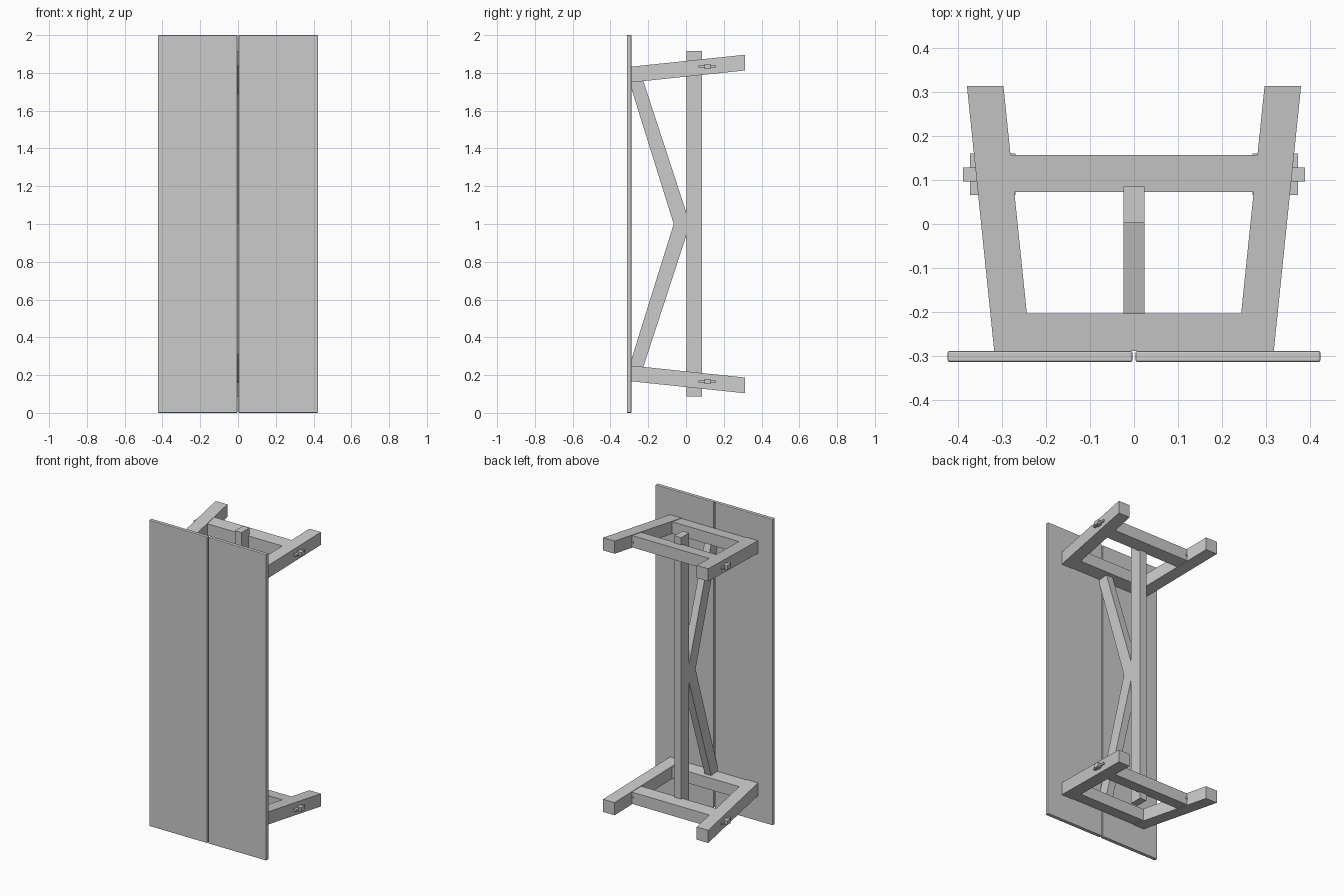
import bpy, bmesh

if "Cube" in bpy.data.objects:
    bpy.data.objects.remove(bpy.data.objects["Cube"])

TOP, END = -0.289, 0.3135          # where the legs start and end in y
SPLAY_X = 0.062 / (END - TOP)      # outward lean of the legs
SPLAY_Z = 0.063 / (END - TOP)


def loft(name, a, b):
    """Solid between two matching polygons."""
    bm = bmesh.new()
    va = [bm.verts.new(p) for p in a]
    vb = [bm.verts.new(p) for p in b]
    bm.faces.new(va)
    bm.faces.new(vb)
    n = len(va)
    for i in range(n):
        j = (i + 1) % n
        bm.faces.new((va[i], va[j], vb[j], vb[i]))
    bmesh.ops.recalc_face_normals(bm, faces=bm.faces)
    me = bpy.data.meshes.new(name)
    bm.to_mesh(me)
    bm.free()
    ob = bpy.data.objects.new(name, me)
    bpy.context.collection.objects.link(ob)
    return ob


def box(name, x0, x1, y0, y1, z0, z1):
    def ring(z):
        return [(x0, y0, z), (x1, y0, z), (x1, y1, z), (x0, y1, z)]
    return loft(name, ring(z0), ring(z1))


def inner_x(y):
    return 0.235 + (y - TOP) * SPLAY_X


def leg_z(y):
    return 0.7915 + (y - TOP) * SPLAY_Z    # leg centre, measured from z = 1


def section(y, x0, x1, half, s):
    z = leg_z(y)
    return [(x, y, 1 + s * (z + d))
            for x, d in ((x0, -half), (x1, -half), (x1, half), (x0, half))]


# Two tabletop boards
for side, s in (("left", -1), ("right", 1)):
    xs = sorted((s * 0.0035, s * 0.424))
    ob = box(f"top_board_{side}", *xs, -0.3135, TOP, 0, 2)
    bev = ob.modifiers.new("edge", 'BEVEL')
    bev.width = 0.004
    bev.segments = 2

# Long beam joining the two trestles
box("long_beam", -0.024, 0.024, 0.002, 0.085, 0.088, 1.916)

for end, s in (("lower", -1), ("upper", 1)):
    # Splayed legs with through tenons and wedges
    for side, m in (("left", -1), ("right", 1)):
        loft(f"leg_{end}_{side}",
             *[section(y, m * inner_x(y), m * (inner_x(y) + 0.083), 0.0415, s)
               for y in (TOP, END)])
        zc = 1 + s * leg_z(0.113)
        xs = sorted((m * 0.27, m * 0.373))
        box(f"tenon_{end}_{side}", *xs, 0.066, 0.160, zc - 0.006, zc + 0.006)
        xs = sorted((m * 0.34, m * 0.389))
        box(f"wedge_{end}_{side}", *xs, 0.097, 0.129, zc - 0.0135, zc + 0.0135)

    # Cross rails between the legs
    for name, y0, y1 in (("top_rail", TOP, -0.204), ("stretcher", 0.073, 0.157)):
        loft(f"{name}_{end}",
             *[section(y, -inner_x(y), inner_x(y), 0.0385, s) for y in (y0, y1)])

    # Diagonal brace, mitred at the middle of the beam
    prof = [(-0.065, 0), (0.002, 0), (0.002, 0.06), (-0.226, 0.757),
            (TOP, 0.752), (TOP, 0.717)]
    loft(f"brace_{end}", *[[(x, y, 1 + s * z) for y, z in prof]
                           for x in (-0.024, 0.024)])
